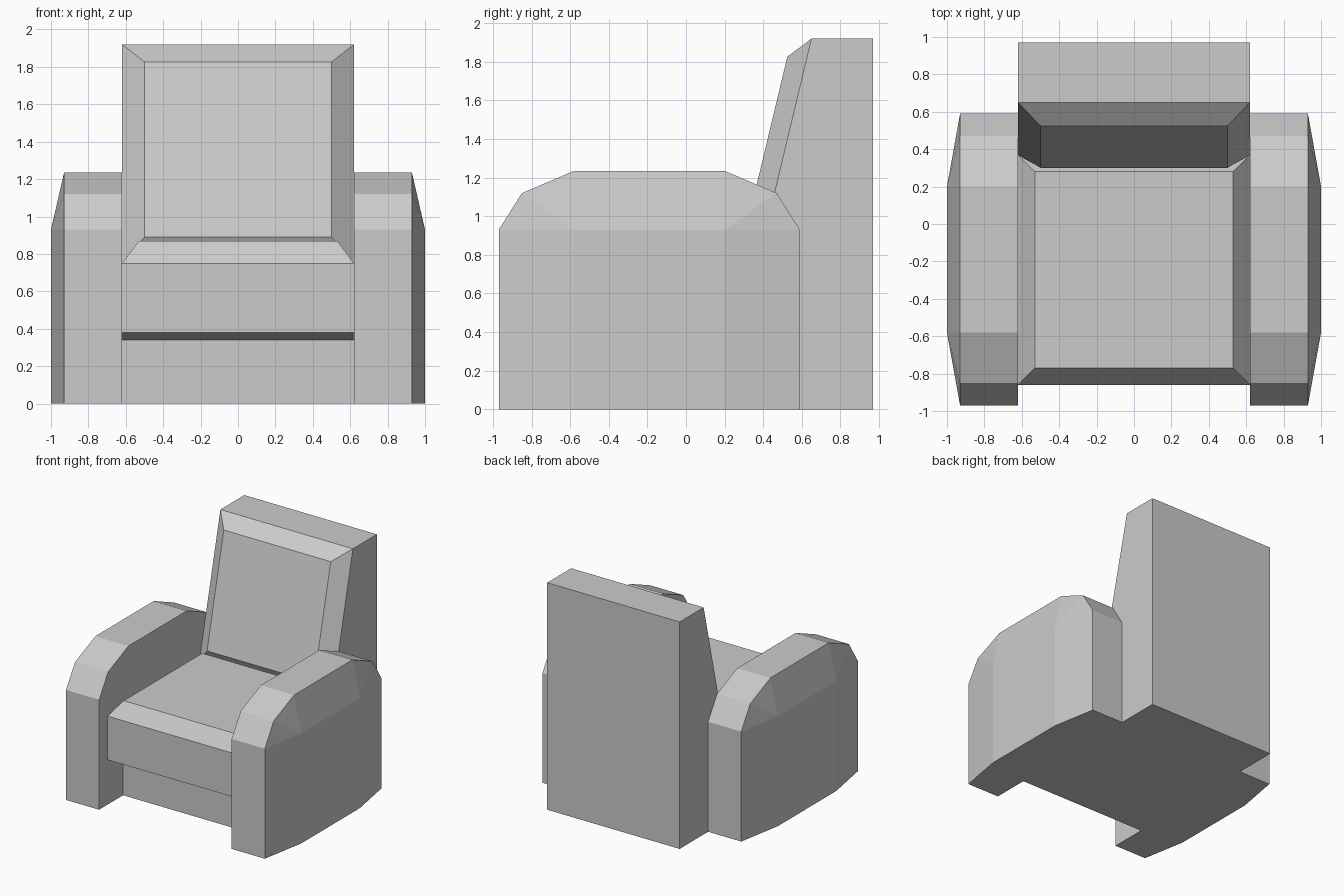
import bpy
import bmesh
from mathutils import Vector

cube = bpy.data.objects.get("Cube")
if cube:
    bpy.data.objects.remove(cube, do_unlink=True)

# Single upholstery colour
GREY = (0.6, 0.6, 0.6, 1.0)
fabric = bpy.data.materials.new("grey_fabric")
fabric.use_nodes = True
fabric.diffuse_color = GREY
fabric.node_tree.nodes["Principled BSDF"].inputs["Base Color"].default_value = GREY

HALF = 0.62  # half width between the arms


def make_object(name, bm):
    bmesh.ops.recalc_face_normals(bm, faces=bm.faces)
    mesh = bpy.data.meshes.new(name)
    bm.to_mesh(mesh)
    bm.free()
    mesh.materials.append(fabric)
    obj = bpy.data.objects.new(name, mesh)
    bpy.context.collection.objects.link(obj)
    return obj


def padded_prism(name, profile, facing, thickness, depth):
    """Extrude a side profile across the width and pad out the face that looks along `facing`."""
    bm = bmesh.new()
    cap = bm.faces.new([bm.verts.new((-HALF, y, z)) for y, z in profile])
    ext = bmesh.ops.extrude_face_region(bm, geom=[cap])
    side = [v for v in ext["geom"] if isinstance(v, bmesh.types.BMVert)]
    bmesh.ops.translate(bm, verts=side, vec=(2 * HALF, 0, 0))
    bmesh.ops.recalc_face_normals(bm, faces=bm.faces)
    bm.normal_update()
    pad = max(bm.faces, key=lambda f: f.normal.dot(Vector(facing).normalized()))
    bmesh.ops.inset_individual(bm, faces=[pad], thickness=thickness,
                               depth=depth, use_even_offset=True)
    return make_object(name, bm)


# Seat with recessed base and bevelled cushion top
padded_prism("seat",
             [(-0.65, 0), (-0.65, 0.34), (-0.86, 0.38), (-0.86, 0.75),
              (0.37, 0.75), (0.37, 0)],
             (0, 0, 1), 0.09, 0.12)

# Backrest with padded sloping front
padded_prism("backrest",
             [(0.37, 0), (0.37, 0.75), (0.65, 1.92), (0.97, 1.92), (0.97, 0)],
             (0, -0.973, 0.233), 0.12, 0.10)

# Arms: rounded side profile with a bulging outer panel, mirrored
arm_profile = [(-0.97, 0), (-0.97, 0.93), (-0.85, 1.12), (-0.58, 1.235),
               (0.2, 1.235), (0.47, 1.12), (0.59, 0.93), (0.59, 0)]
bm = bmesh.new()
for x in (HALF, 0.93):
    for y, z in arm_profile:
        bm.verts.new((x, y, z))
for y in (-0.58, 0.2):
    for z in (0, 0.93):
        bm.verts.new((1.0, y, z))
bmesh.ops.convex_hull(bm, input=bm.verts)
bmesh.ops.dissolve_limit(bm, angle_limit=0.01, verts=bm.verts, edges=bm.edges)
arms = make_object("arms", bm)
arms.modifiers.new("mirror", "MIRROR").use_axis[0] = True
arms.modifiers["mirror"].use_mirror_merge = False
